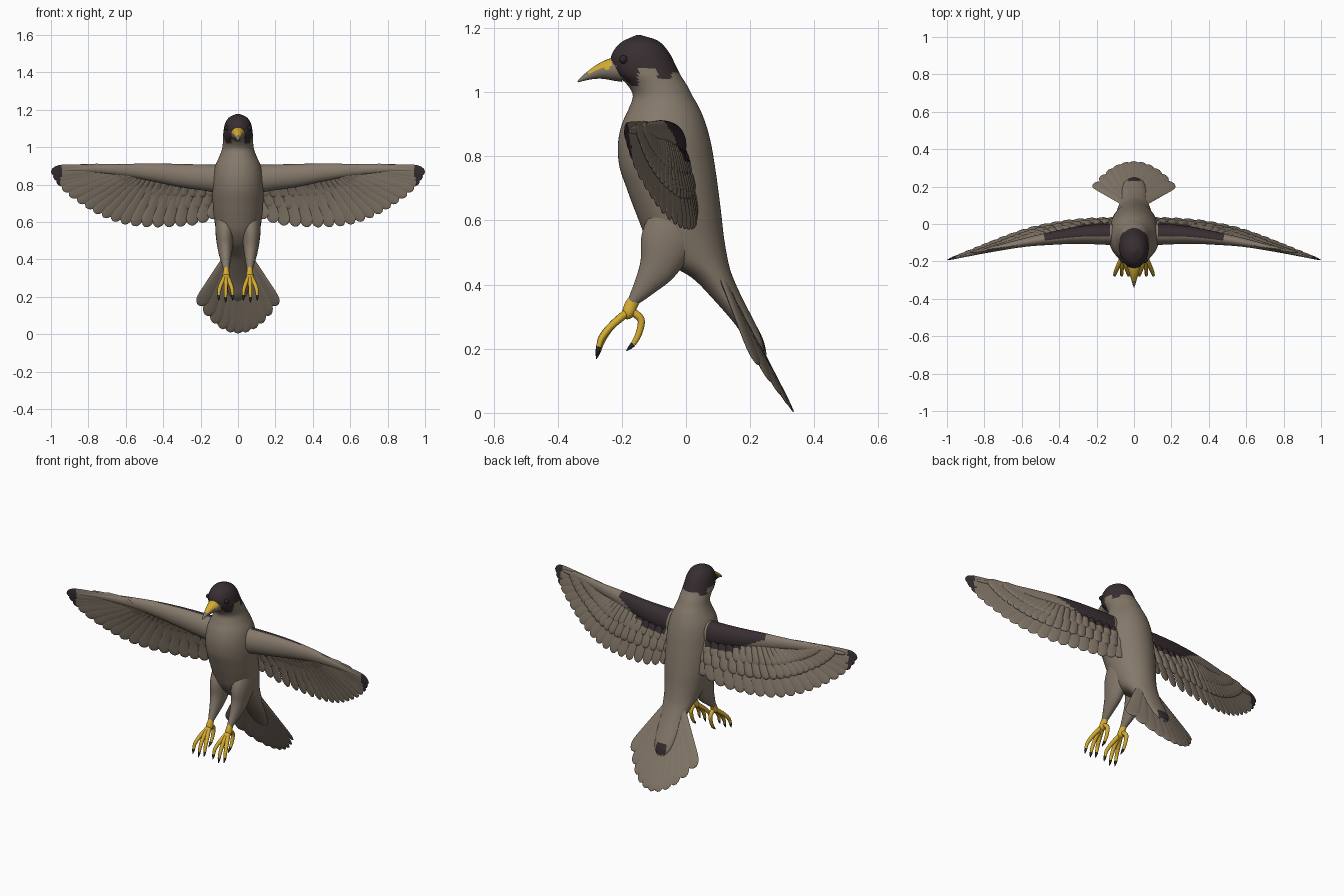
import bpy, bmesh, math
from mathutils import Vector as V

if "Cube" in bpy.data.objects:
    bpy.data.objects.remove(bpy.data.objects["Cube"])


def material(name, rgb):
    m = bpy.data.materials.new(name)
    m.diffuse_color = (*rgb, 1)
    m.use_nodes = True
    m.node_tree.nodes["Principled BSDF"].inputs["Base Color"].default_value = m.diffuse_color
    return m


TAN, DARK, YELLOW, CLAW = range(4)
MATS = [material("tan_plumage", (0.235, 0.19, 0.145)),
        material("dark_plumage", (0.038, 0.027, 0.030)),
        material("yellow_skin", (0.66, 0.41, 0.03)),
        material("claw_black", (0.025, 0.022, 0.022))]


def spline(pts, n):
    """Catmull-Rom samples through tuples of any length."""
    out = []
    for k in range(n):
        f = k / (n - 1) * (len(pts) - 1)
        i = min(int(f), len(pts) - 2)
        t = f - i
        b, c = pts[i], pts[i + 1]
        a = pts[i - 1] if i else [2 * p - q for p, q in zip(b, c)]
        d = pts[i + 2] if i + 2 < len(pts) else [2 * q - p for p, q in zip(b, c)]
        out.append([0.5 * (2 * q + (r - p) * t + (2 * p - 5 * q + 4 * r - s) * t * t
                           + (3 * q - p - 3 * r + s) * t ** 3) for p, q, r, s in zip(a, b, c, d)])
    return out


def loft(bm, rings, mat=TAN):
    vs = [[bm.verts.new(p) for p in r] for r in rings]
    n = len(vs[0])
    faces = [bm.faces.new((a[i], a[(i + 1) % n], b[(i + 1) % n], b[i]))
             for a, b in zip(vs, vs[1:]) for i in range(n)]
    faces += [bm.faces.new(vs[0]), bm.faces.new(vs[-1])]
    for f in faces:
        f.material_index = mat


def tube(bm, path, normal, seg=12, mat=TAN):
    """path rows are x, y, z, half width, half thickness along the normal."""
    pts = [V(p[:3]) for p in path]
    rings = []
    for i, p in enumerate(path):
        t = (pts[min(i + 1, len(pts) - 1)] - pts[max(i - 1, 0)]).normalized()
        side = t.cross(V(normal)).normalized()
        up = side.cross(t)
        rings.append([pts[i] + side * max(p[3], 0.001) * math.cos(a) + up * max(p[4], 0.001) * math.sin(a)
                      for a in (2 * math.pi * k / seg for k in range(seg))])
    loft(bm, rings, mat)


def feather(bm, root, tip, w, h, normal, bulge=0.0):
    root, tip = V(root), V(tip)
    path = []
    for s in (0, .2, .4, .6, .75, .84, .9, .95, .985, 1):
        p = root.lerp(tip, s) + V((0, bulge * math.sin(math.pi * s), 0))
        end = math.sqrt(max(0, 1 - (max(0, s - .84) / .16) ** 2))
        path.append((*p, w * (.6 + .4 * min(1, s / .75)) * end, h * (1 - .5 * s) * (.3 + .7 * end)))
    tube(bm, path, normal, 10)


def finish(name, bm, rule=None, mirror=False, angle=50):
    bmesh.ops.recalc_face_normals(bm, faces=bm.faces)
    bm.normal_update()
    for f in bm.faces:
        f.smooth = True
        if rule:
            m = rule(f.calc_center_median(), f.normal)
            if m is not None:
                f.material_index = m
    me = bpy.data.meshes.new(name)
    bm.to_mesh(me)
    bm.free()
    for m in MATS:
        me.materials.append(m)
    me.set_sharp_from_angle(angle=math.radians(angle))
    ob = bpy.data.objects.new(name, me)
    bpy.context.collection.objects.link(ob)
    if mirror:
        ob.modifiers.new("mirror", 'MIRROR').use_mirror_merge = False
    return ob


# Head, body and tail coverts: front y, z, back y, z, half width
BODY = [(-.155, 1.178, -.14, 1.178, .008), (-.20, 1.157, -.087, 1.160, .048), (-.225, 1.13, -.055, 1.127, .068),
        (-.235, 1.10, -.035, 1.09, .076), (-.222, 1.06, -.018, 1.055, .08), (-.185, 1.025, .004, 1.02, .081),
        (-.166, .99, .022, .985, .086), (-.178, .95, .042, .95, .10), (-.20, .90, .062, .90, .122),
        (-.212, .84, .078, .84, .134), (-.208, .77, .09, .77, .137), (-.185, .70, .10, .70, .135),
        (-.155, .62, .11, .62, .128), (-.12, .54, .118, .55, .115), (-.06, .47, .128, .49, .10),
        (.02, .42, .14, .44, .086), (.08, .36, .165, .38, .073), (.15, .28, .205, .30, .066),
        (.20, .21, .24, .23, .052), (.237, .175, .252, .18, .018)]


def body_rule(c, n):
    x = abs(c.x)
    if c.z > .95:
        if c.y < -.15:      # cheek stripes, with a pale chin between them
            low = 1.02 if x > .038 else 1.085
        elif c.y < -.09:
            low = 1.075
        else:
            low = 1.04 if c.y < -.045 else 1.062
        return DARK if c.z > low else TAN
    if .19 < c.z < .25 and x < .032 and n.y > 0 and c.y > .19:
        return DARK
    return TAN


bm = bmesh.new()
rings = []
for fy, fz, by, bz, w in spline(BODY, 130):
    mid, half = V((0, (fy + by) / 2, (fz + bz) / 2)), V((0, (by - fy) / 2, (bz - fz) / 2))
    rings.append([mid + half * math.cos(a) + V((w * math.sin(a), 0, 0))
                  for a in (2 * math.pi * k / 56 for k in range(56))])
loft(bm, rings)
finish("body", bm, body_rule)

# Hooked beak with a yellow upper base
bm = bmesh.new()
tube(bm, spline([(0, -.20, 1.072, .040, .042), (0, -.235, 1.071, .034, .034), (0, -.268, 1.065, .024, .024),
                 (0, -.30, 1.053, .014, .014), (0, -.324, 1.041, .007, .007), (0, -.338, 1.032, .002, .002)], 24),
     (1, 0, 0), 20)
finish("beak", bm, lambda c, n: YELLOW if -.305 < c.y < -.235 and n.z > .1 else TAN)

# Eyes
bm = bmesh.new()
bmesh.ops.create_uvsphere(bm, u_segments=12, v_segments=8, radius=.013)
bmesh.ops.translate(bm, verts=bm.verts, vec=(.060, -.195, 1.102))
finish("eyes", bm, lambda c, n: CLAW, True)

# Wings: feather roots along the arm, tips along the trailing edge
ROOTS = [(.08, -.03, .83), (.18, -.04, .84), (.28, -.05, .85), (.36, -.06, .855), (.43, -.07, .86), (.48, -.08, .865),
         (.52, -.09, .87), (.55, -.10, .875), (.58, -.105, .88), (.61, -.11, .885), (.64, -.115, .888)]
TIPS = [(.14, .03, .615), (.24, .028, .583), (.35, .02, .573), (.46, .003, .572), (.57, -.022, .58), (.67, -.055, .605),
        (.76, -.09, .645), (.84, -.122, .695), (.92, -.155, .755), (.975, -.178, .817), (1.0, -.192, .868)]


def wing_rule(c, n):
    if c.x > .945:
        return DARK
    if .13 < c.x < .48 and c.z > .785 + max(0, c.x - .27) * .5 and n.y > -.25:
        return DARK
    return TAN


bm = bmesh.new()
for count, reach, w, h in ((19, 1, .035, .010), (21, .66, .032, .019), (23, .42, .030, .027)):
    for k, (r, t) in enumerate(zip(spline(ROOTS, count), spline(TIPS, count))):
        u = k / (count - 1)
        tip = V(r).lerp(V(t), reach)
        tip.y += .015 * math.sin(math.pi * reach)
        feather(bm, r, tip, w, h * (1 - .45 * u), (.18 + .2 * u, 1, .4 - .3 * u), .015 * reach * (1 - u))
finish("wing_feathers", bm, wing_rule, True)

bm = bmesh.new()
ARM = [(.04, -.06, .825, .085, .055), (.15, -.055, .835, .072, .056), (.30, -.06, .848, .062, .046),
       (.45, -.078, .865, .048, .034), (.60, -.102, .877, .033, .022), (.80, -.145, .884, .018, .012),
       (.93, -.176, .879, .008, .006)]
tube(bm, spline(ARM, 70), (0, 1, 0), 32)
finish("wing_arms", bm, wing_rule, True)

# Tail fan
bm = bmesh.new()
for k in range(11):
    u = k / 5 - 1
    feather(bm, (.05 * u, .115, .42), (.205 * u, .335 - .112 * u * u, .003 + .148 * u * u),
            .041, .009, (.25 * u + .06, .88, .48))
finish("tail_feathers", bm)

# Feathered thighs
bm = bmesh.new()
THIGH = [(.066, -.02, .64, .075, .055), (.070, -.055, .54, .085, .050), (.069, -.085, .46, .062, .040),
         (.066, -.125, .40, .038, .028), (.063, -.168, .345, .016, .015)]
tube(bm, spline(THIGH, 30), (1, 0, 0), 24)
finish("thighs", bm, None, True)

# Shanks, three front toes and one hind toe with claws
bm = bmesh.new()
tube(bm, spline([(.064, -.150, .368, .017, .015), (.063, -.170, .338, .020, .016),
                 (.063, -.180, .312, .020, .020), (.063, -.192, .298, .010, .012)], 12), (1, 0, 0), 14, YELLOW)
TOES = [[(.063, -.178, .318), (.063 + d, -.232, .272), (.063 + 1.5 * d, -.262, .225 - e),
         (.063 + 1.6 * d, -.272, .196 - e), (.063 + 1.6 * d, -.280, .168 - e)]
        for d, e in ((-.021, -.012), (.002, 0), (.025, -.010))]
TOES.append([(.063, -.170, .318), (.064, -.140, .290), (.064, -.148, .245), (.064, -.164, .215), (.064, -.186, .193)])
for toe in TOES:
    rad = (.013, .0115, .010, .008)
    tube(bm, spline([(*p, r, r) for p, r in zip(toe[:4], rad)], 14), (1, 0, 0), 10, YELLOW)
    tube(bm, [(*toe[3], .0085, .0085), (*V(toe[3]).lerp(V(toe[4]), .5), .006, .006), (*toe[4], .001, .001)],
         (1, 0, 0), 10, CLAW)
finish("feet", bm, None, True)
